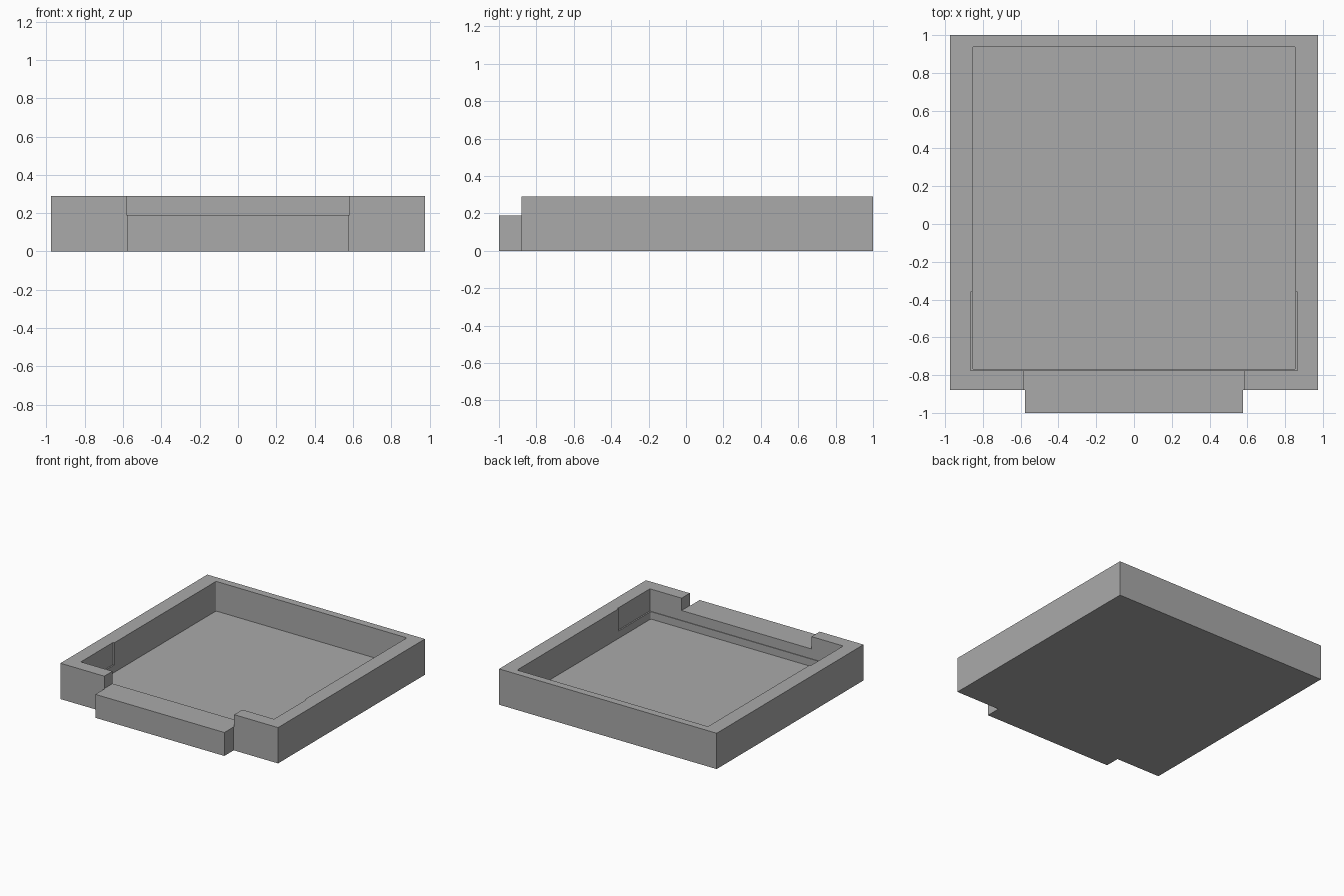
import bpy
import bmesh

default = bpy.data.objects.get("Cube")
if default:
    bpy.data.objects.remove(default, do_unlink=True)

grey = bpy.data.materials.new("plain grey")
grey.use_nodes = True
colour = (0.4, 0.4, 0.4, 1)
grey.diffuse_color = colour
grey.node_tree.nodes["Principled BSDF"].inputs["Base Color"].default_value = colour


def box(name, x, y, z, corner=0):
    """Box from x, y, z ranges, with optional rounded upright edges."""
    bm = bmesh.new()
    bmesh.ops.create_cube(bm, size=1)
    for v in bm.verts:
        for i, (low, high) in enumerate((x, y, z)):
            v.co[i] = low if v.co[i] < 0 else high
    if corner:
        upright = [e for e in bm.edges
                   if abs(e.verts[0].co.z - e.verts[1].co.z) > 0.01]
        bmesh.ops.bevel(bm, geom=upright, offset=corner, segments=3,
                        profile=0.5, affect='EDGES')
    mesh = bpy.data.meshes.new(name)
    bm.to_mesh(mesh)
    bm.free()
    mesh.materials.append(grey)
    obj = bpy.data.objects.new(name, mesh)
    bpy.context.collection.objects.link(obj)
    return obj


def combine(target, tool, operation):
    mod = target.modifiers.new(tool.name, 'BOOLEAN')
    mod.operation = operation
    mod.solver = 'EXACT'
    mod.object = tool
    bpy.context.view_layer.objects.active = target
    bpy.ops.object.modifier_apply(modifier=mod.name)
    bpy.data.objects.remove(tool, do_unlink=True)


# Outer block of the tray
tray = box("tray", (-0.975, 0.975), (-0.88, 1), (0, 0.29))

# Opening in the front wall, then the low sill that fills and overhangs it
combine(tray, box("front_opening", (-0.582, 0.582), (-1.1, -0.7), (0.19, 0.4)), 'DIFFERENCE')
combine(tray, box("front_sill", (-0.578, 0.578), (-1, -0.8), (0, 0.19)), 'UNION')

# Main hollow, with a shallow wider recess at its front
combine(tray, box("hollow", (-0.855, 0.855), (-0.77, 0.94), (0.05, 0.4), 0.01), 'DIFFERENCE')
combine(tray, box("front_recess", (-0.866, 0.866), (-0.775, -0.36), (0.11, 0.4)), 'DIFFERENCE')
